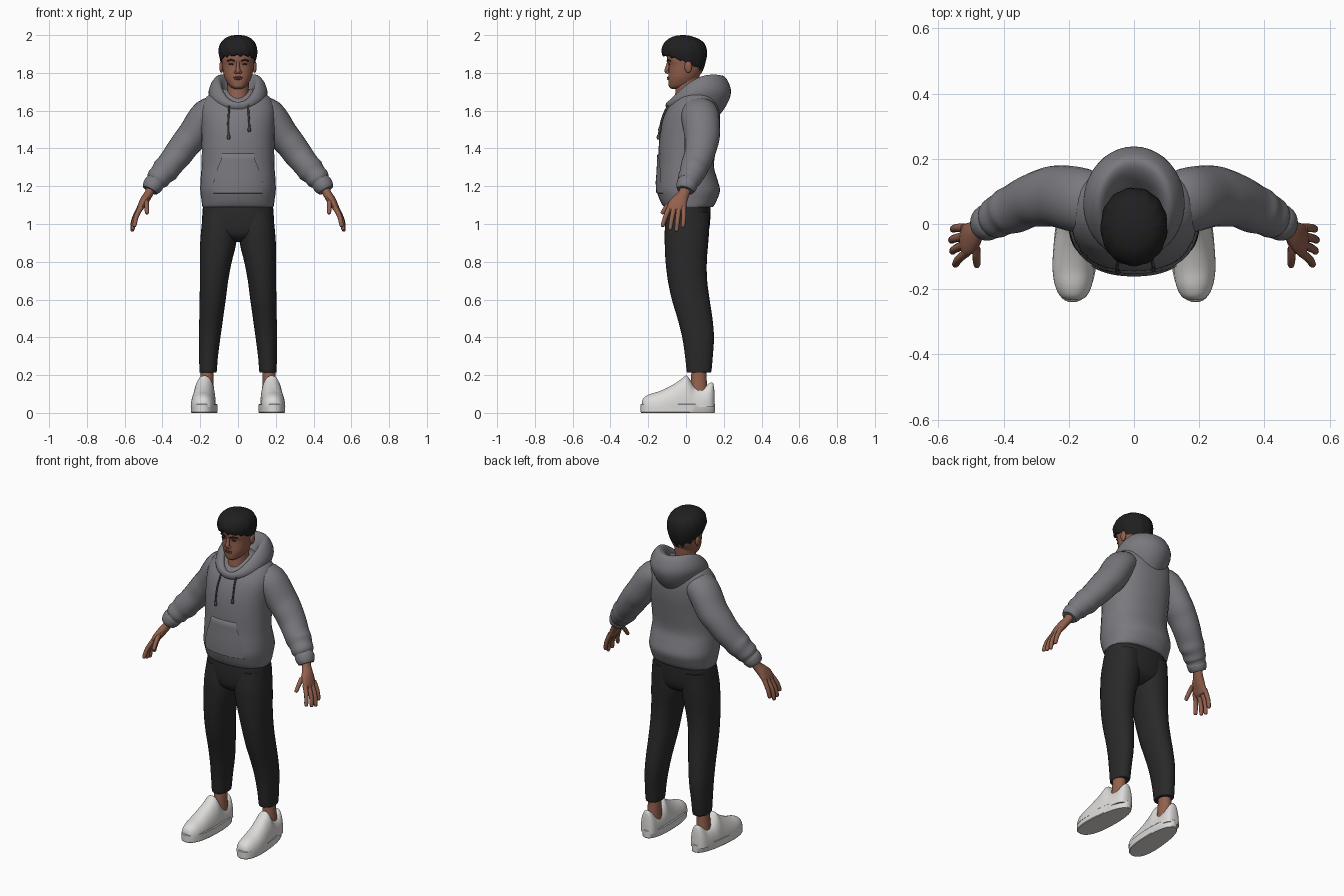
import bpy, bmesh, math
from mathutils import Vector as V


def material(name, *rgb):
    m = bpy.data.materials.new(name)
    m.diffuse_color = (*rgb, 1)
    return m


GREY = material("hoodie grey", 0.195, 0.19, 0.21)
CORD = material("cord grey", 0.07, 0.07, 0.08)
BLACK = material("trouser black", 0.022, 0.022, 0.022)
HAIR = material("hair black", 0.014, 0.014, 0.015)
SKIN = material("skin brown", 0.29, 0.118, 0.075)
LIP = material("lip brown", 0.2, 0.07, 0.05)
WHITE = material("shoe white", 0.72, 0.71, 0.69)
X, Y, Z = V((1, 0, 0)), V((0, 1, 0)), V((0, 0, 1))


def smooth_rows(rows, steps=4):
    """Catmull-Rom resampling of parameter rows."""
    out = []
    for i in range(len(rows) - 1):
        a, b, c, d = (rows[max(i - 1, 0)], rows[i], rows[i + 1], rows[min(i + 2, len(rows) - 1)])
        for k in range(steps):
            t = k / steps
            out.append([0.5 * (2 * q + (r - p) * t + (2 * p - 5 * q + 4 * r - s) * t * t
                               + (3 * q - p - 3 * r + s) * t ** 3) for p, q, r, s in zip(a, b, c, d)])
    return out + [list(rows[-1])]


def ell(c, u, v, ru, rv, p=2.0, n=32):
    """Superellipse ring of points."""
    def f(w):
        return math.copysign(abs(w) ** (2 / p), w)
    return [V(c) + u * ru * f(math.cos(2 * math.pi * k / n)) + v * rv * f(math.sin(2 * math.pi * k / n))
            for k in range(n)]


def loft(name, rings, mat, side=1, closed=True, angle=50):
    bm = bmesh.new()
    vs = [[bm.verts.new((p[0] * side, p[1], p[2])) for p in r] for r in rings]
    n = len(rings[0])
    for a, b in zip(vs, vs[1:]):
        for k in range(n if closed else n - 1):
            j = (k + 1) % n
            bm.faces.new((a[k], a[j], b[j], b[k]))
    if closed:
        bm.faces.new(vs[0])
        bm.faces.new(vs[-1])
    bmesh.ops.recalc_face_normals(bm, faces=bm.faces)
    me = bpy.data.meshes.new(name)
    bm.to_mesh(me)
    bm.free()
    ob = bpy.data.objects.new(name, me)
    bpy.context.collection.objects.link(ob)
    me.materials.append(mat)
    for o in bpy.context.selected_objects:
        o.select_set(False)
    ob.select_set(True)
    bpy.context.view_layer.objects.active = ob
    bpy.ops.object.shade_smooth_by_angle(angle=math.radians(angle))
    return ob


def stack(name, rows, mat, side=1, p=2.2):
    """Upright body: rows of (z, x centre, x radius, y front, y back)."""
    return loft(name, [ell((x, (f + b) / 2, z), X, Y, r, (b - f) / 2, p)
                       for z, x, r, f, b in smooth_rows(rows)], mat, side)


def tube(name, rows, mat, side=1, n=16, steps=4):
    """Limb: rows of (x, y, z, radius across, radius in depth)."""
    rows = smooth_rows(rows, steps)
    rings = []
    for i, r in enumerate(rows):
        t = (V(rows[min(i + 1, len(rows) - 1)][:3]) - V(rows[max(i - 1, 0)][:3])).normalized()
        ref = Y if abs(t.y) < 0.8 else X
        v = (ref - t * ref.dot(t)).normalized()
        rings.append(ell(r[:3], v.cross(t), v, r[3], r[4], 2, n))
    return loft(name, rings, mat, side)


def ball(name, c, r, mat, side=1):
    rings = [ell((c[0], c[1], c[2] + r[2] * math.sin(a)), X, Y, r[0] * math.cos(a), r[1] * math.cos(a), 2, 14)
             for a in [math.radians(d) for d in range(-85, 86, 17)]]
    return loft(name, rings, mat, side)


# Hoodie body with ribbed hem
torso = [(1.09, 0, .187, -.115, .14), (1.10, 0, .19, -.125, .15), (1.13, 0, .194, -.14, .165),
         (1.18, 0, .2, -.155, .18), (1.24, 0, .198, -.152, .165), (1.31, 0, .193, -.146, .148),
         (1.42, 0, .192, -.144, .163), (1.52, 0, .196, -.132, .178), (1.6, 0, .198, -.105, .18),
         (1.655, 0, .18, -.068, .17), (1.69, 0, .145, -.035, .15), (1.715, 0, .09, .0, .12)]
stack("hoodie_body", torso, GREY, p=2.3)


def front(x, z, off):
    """Point just in front of the hoodie body."""
    rows = smooth_rows(torso, 6)
    zz, _, r, f, b = min(rows, key=lambda q: abs(q[0] - z))
    return V((x, (f + b) / 2 - (b - f) / 2 * (1 - abs(x / r) ** 2.3) ** (1 / 2.3) - off, z))


# Front pocket
loft("front_pocket", [[front(w * k / 8, z, off) for k in range(-8, 9)] for z, w, off in
                      [(1.16, .13, -.003), (1.165, .13, .006), (1.22, .13, .007), (1.28, .115, .008),
                       (1.34, .09, .008), (1.365, .085, .007), (1.375, .084, -.003)]], GREY, closed=False)

# Hood: rows of (x radius, y front, y back, z front, z side, z back)
hood = []
for rx, f, b, zf, zs, zb in smooth_rows([
        (.125, -.085, .165, 1.59, 1.61, 1.56), (.15, -.105, .215, 1.615, 1.665, 1.63),
        (.155, -.107, .238, 1.635, 1.705, 1.695), (.14, -.1, .225, 1.645, 1.745, 1.75),
        (.115, -.09, .195, 1.645, 1.768, 1.785), (.092, -.078, .15, 1.64, 1.75, 1.765),
        (.075, -.06, .1, 1.62, 1.69, 1.70), (.06, -.04, .07, 1.6, 1.65, 1.65)]):
    ring = ell((0, (f + b) / 2, 0), X, Y, rx, (b - f) / 2, 2, 40)
    for q in ring:
        t = (q.y - (f + b) / 2) / ((b - f) / 2)
        q.z = zs + (zb - zf) / 2 * t + ((zf + zb) / 2 - zs) * t * t
    hood.append(ring)
loft("hood", hood, GREY)

# Drawstrings with tips
for s, x, end in ((-1, .05, 1.46), (1, .057, 1.5)):
    path = [front(x + .003 * math.sin(z * 30), z, .007) for z in (1.64, 1.6, 1.55, end + .02, end)]
    tube("drawstring", [(*q, .005, .005) for q in path], CORD, s, 8)
    tip = path[-1]
    tube("drawstring_tip", [(tip.x, tip.y, tip.z + .012, .006, .006), (tip.x, tip.y - .001, tip.z, .009, .009),
                            (tip.x, tip.y - .001, tip.z - .012, .007, .007)], CORD, s, 8)

for s in (1, -1):
    # Sleeves, with folds near the cuff
    tube("sleeve", [(.10, .06, 1.6, .07, .085), (.165, .073, 1.58, .083, .1), (.235, .085, 1.475, .083, .095),
                    (.28, .08, 1.42, .079, .088), (.32, .07, 1.365, .076, .08), (.36, .05, 1.315, .07, .076),
                    (.385, .04, 1.285, .072, .072), (.405, .03, 1.262, .063, .066), (.425, .018, 1.238, .062, .063),
                    (.437, .012, 1.222, .052, .055), (.447, .006, 1.21, .054, .056), (.458, 0, 1.192, .05, .053),
                    (.466, -.004, 1.178, .042, .045)], GREY, s, 28)
    # Hand
    tube("palm", [(.455, .002, 1.2, .024, .03), (.473, -.012, 1.16, .023, .03), (.492, -.03, 1.13, .024, .04),
                  (.51, -.046, 1.1, .02, .05), (.522, -.05, 1.075, .015, .049), (.527, -.05, 1.065, .006, .036)],
         SKIN, s, 20)
    for name, a, b, c in (("index", (.512, -.086, 1.09), (.538, -.108, 1.04), (.548, -.124, .992)),
                          ("middle", (.52, -.063, 1.085), (.548, -.076, 1.025), (.557, -.084, .975)),
                          ("ring", (.523, -.038, 1.082), (.552, -.045, 1.022), (.56, -.05, .968)),
                          ("little", (.52, -.012, 1.09), (.545, -.012, 1.035), (.555, -.016, .99)),
                          ("thumb", (.482, -.03, 1.15), (.484, -.09, 1.105), (.482, -.125, 1.06))):
        tip = V(c) + (V(c) - V(b)).normalized() * .008
        tube(name + "_finger", [(*a, .014, .014), (*b, .0125, .0125), (*c, .0105, .0105), (*tip, .003, .003)],
             SKIN, s, 10)
    # Trouser leg
    stack("trouser_leg", [(1.06, .095, .09, -.1, .125), (.96, .1, .096, -.113, .122), (.88, .107, .094, -.112, .116),
                          (.8, .117, .084, -.108, .11), (.7, .127, .075, -.096, .112), (.6, .134, .069, -.075, .125),
                          (.5, .142, .063, -.045, .14), (.4, .15, .057, -.02, .148), (.3, .156, .05, -.005, .142),
                          (.225, .158, .046, .003, .135), (.213, .158, .043, .008, .13)], BLACK, s)
    # Ankle
    stack("ankle", [(.24, .163, .034, .03, .108), (.17, .165, .036, .025, .11), (.09, .167, .04, .015, .12)],
          SKIN, s, 2)
    # Shoe upper: rows of (y, x centre, half width, top height)
    loft("shoe_upper", [[V((q.x, q.y, max(q.z, .03))) for q in ell((x, y, .03), X, Z, w, h - .03, 2.2, 40)]
                        for y, x, w, h in smooth_rows([
                            (-.234, .186, .02, .06), (-.222, .186, .04, .082), (-.19, .186, .056, .1),
                            (-.14, .186, .064, .115), (-.08, .184, .064, .143), (-.03, .18, .062, .175),
                            (.0, .178, .06, .198), (.02, .177, .058, .178), (.045, .175, .056, .142),
                            (.09, .172, .053, .134), (.125, .17, .047, .158), (.143, .168, .035, .158),
                            (.15, .168, .018, .12)])], WHITE, s)
    # Sole slab
    rings = []
    for z, g in ((0, -.003), (.004, 0), (.044, 0), (.048, -.004)):
        ring = ell((0, -.043, z), X, Y, .068 + g, .197 + g, 2.4, 48)
        for q in ring:
            q.x = q.x * (1 - .5 * (q.y + .043)) + .177 - .06 * (q.y + .043)
        rings.append(ring)
    loft("shoe_sole", rings, WHITE, s, angle=35)
    # Face features on both sides
    ball("ear", (.088, .012, 1.832), (.011, .02, .032), SKIN, s)
    ball("eye", (.036, -.0895, 1.846), (.013, .004, .005), HAIR, s)
    tube("eyebrow", [(.016, -.1, 1.862, .003, .003), (.036, -.096, 1.868, .005, .004),
                     (.058, -.082, 1.863, .003, .003)], HAIR, s, 8)
    ball("nostril", (.011, -.098, 1.803), (.01, .01, .008), SKIN, s)

# Hips join the two legs
stack("hips", [(1.12, 0, .182, -.105, .13), (1.05, 0, .189, -.112, .13), (.97, 0, .185, -.108, .122),
               (.93, 0, .12, -.09, .1), (.905, 0, .04, -.05, .06)], BLACK, p=2.4)

# Neck and head
stack("neck", [(1.6, 0, .075, -.06, .1), (1.66, 0, .062, -.06, .075), (1.7, 0, .057, -.056, .065),
               (1.76, 0, .058, -.05, .07), (1.82, 0, .06, -.04, .075)], SKIN, p=2)
stack("head", [(1.716, 0, .022, -.078, -.01), (1.726, 0, .04, -.09, .02), (1.745, 0, .056, -.093, .045),
               (1.775, 0, .071, -.094, .065), (1.81, 0, .08, -.092, .085), (1.842, 0, .085, -.092, .092),
               (1.87, 0, .087, -.1, .095), (1.92, 0, .085, -.098, .092), (1.96, 0, .06, -.07, .065),
               (1.975, 0, .03, -.04, .03)], SKIN, p=2.2)
tube("nose", [(0, -.09, 1.862, .008, .008), (0, -.097, 1.835, .009, .01), (0, -.103, 1.81, .013, .011),
              (0, -.1, 1.798, .008, .007)], SKIN, 1, 12)
ball("upper_lip", (0, -.094, 1.776), (.025, .006, .0045), LIP)
ball("lower_lip", (0, -.094, 1.768), (.021, .006, .005), LIP)

# Hair cap: rows of (x radius, y front, y back, z front, z side, z back)
hair = []
for i, (rx, f, b, zf, zs, zb) in enumerate(smooth_rows([
        (.08, -.09, .06, 1.91, 1.875, 1.81), (.09, -.119, .078, 1.892, 1.862, 1.798),
        (.099, -.128, .1, 1.91, 1.885, 1.84), (.102, -.126, .111, 1.935, 1.92, 1.9),
        (.093, -.112, .1, 1.963, 1.955, 1.95), (.07, -.085, .07, 1.985, 1.982, 1.978),
        (.035, -.05, .025, 1.997, 1.997, 1.995), (.006, -.018, -.008, 2, 2, 2)])):
    ring = ell((0, (f + b) / 2, 0), X, Y, rx, (b - f) / 2, 2.1, 64)
    for k, q in enumerate(ring):
        t = (q.y - (f + b) / 2) / ((b - f) / 2)
        a = 2 * math.pi * k / 64
        q.z = zs + (zb - zf) / 2 * t + ((zf + zb) / 2 - zs) * t * t
        # Tufts: jagged lower edge and swept locks
        q.z += max(0, 1 - i / 9) * (.008 * math.sin(15 * a + 1) + .004 * math.sin(23 * a))
        lock = 1 + .014 * math.sin(13 * a + i * .35) * min(1, (28 - i) / 10)
        q.x, q.y = q.x * lock, (q.y + .01) * lock - .01
    hair.append(ring)
loft("hair", hair, HAIR, angle=60)
